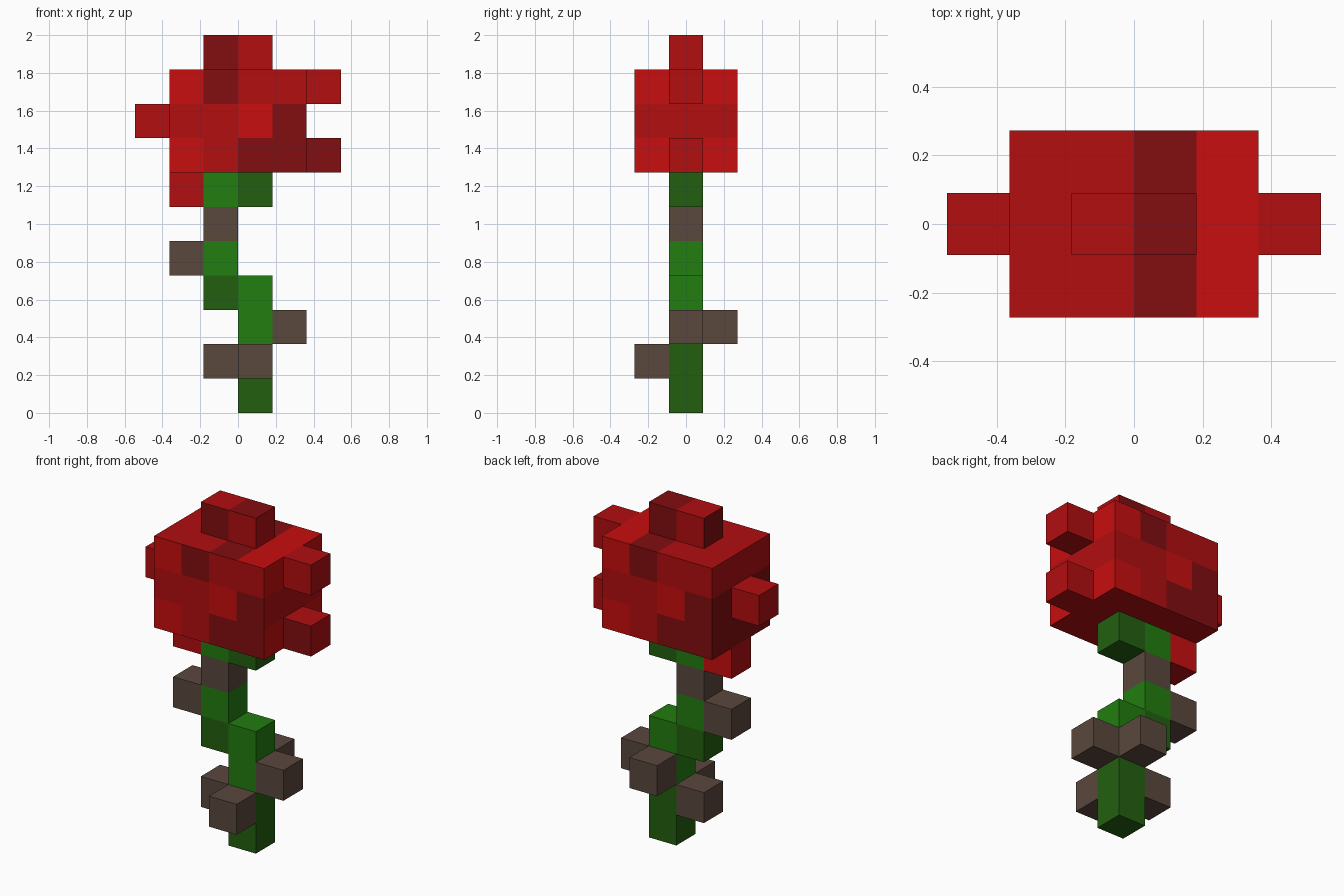
import bpy
import bmesh
from mathutils import Vector

cube = bpy.data.objects.get("Cube")
if cube:
    bpy.data.objects.remove(cube, do_unlink=True)

U = 2 / 11  # edge of one block


def linear(c):
    c /= 255
    return c / 12.92 if c <= 0.04045 else ((c + 0.055) / 1.055) ** 2.4


def make_material(name, *rgb):
    colour = (*[linear(c) for c in rgb], 1)
    mat = bpy.data.materials.new(name)
    mat.use_nodes = True
    mat.diffuse_color = colour
    bsdf = mat.node_tree.nodes["Principled BSDF"]
    bsdf.inputs["Base Color"].default_value = colour
    bsdf.inputs["Roughness"].default_value = 0.9
    return mat


BRIGHT = make_material("bright red", 200, 14, 14)
MID = make_material("mid red", 178, 14, 16)
DARK = make_material("dark red", 130, 13, 16)
LEAF = make_material("light green", 34, 125, 16)
STEM = make_material("dark green", 35, 95, 16)
BROWN = make_material("thorn brown", 90, 72, 61)
REDS = {"b": BRIGHT, "m": MID, "d": DARK}


def block(name, corner, size, mats, paint=None):
    """Box in block units, cut into unit squares when a paint rule is given."""
    lo, size = Vector(corner), Vector(size)
    bm = bmesh.new()
    bmesh.ops.create_cube(bm, size=1)
    for v in bm.verts:
        v.co = lo + size * 0.5 + Vector(v.co * 1) * size.to_tuple()[0] \
            if size.x == size.y == size.z else \
            lo + Vector([(c + 0.5) * s for c, s in zip(v.co, size)])
    if paint:
        for axis in range(3):
            normal = Vector([float(a == axis) for a in range(3)])
            for step in range(1, int(size[axis])):
                bmesh.ops.bisect_plane(
                    bm, geom=bm.verts[:] + bm.edges[:] + bm.faces[:],
                    plane_co=lo + normal * step, plane_no=normal)
        bm.normal_update()
        for f in bm.faces:
            f.material_index = mats.index(paint(f.calc_center_median() - lo, f.normal))
    # centre the block grid on the origin
    for v in bm.verts:
        v.co = (v.co - Vector((3, 1.5, 0))) * U
    mesh = bpy.data.meshes.new(name)
    bm.to_mesh(mesh)
    bm.free()
    for m in mats:
        mesh.materials.append(m)
    obj = bpy.data.objects.new(name, mesh)
    bpy.context.collection.objects.link(obj)
    return obj


# Stem segments
block("stem_base", (3, 1, 0), (1, 1, 2), [STEM])
block("stem_lower", (3, 1, 2), (1, 1, 2), [LEAF])
block("stem_bend", (2, 1, 3), (1, 1, 1), [STEM])
block("stem_middle", (2, 1, 4), (1, 1, 1), [LEAF])
block("stem_upper", (2, 1, 5), (1, 1, 1), [BROWN])
block("sepal_right", (2, 1, 6), (1, 1, 1), [LEAF])
block("sepal_left", (3, 1, 6), (1, 1, 1), [STEM])

# Thorns
thorns = {"front": (3, 0, 1), "low_right": (2, 1, 1), "left": (4, 1, 2),
          "back": (3, 2, 2), "high_right": (1, 1, 4)}
for side, corner in thorns.items():
    block("thorn_" + side, corner, (1, 1, 1), [BROWN])

# Flower head: patchwork repeated on front and back, bands on the other sides
PATCHES = ("bmdd", "mmbd", "bdmm")  # rows from the bottom up


def paint_head(p, n):
    row = min(int(p.z), 2)
    col = min(int(p.x), 3)
    if abs(n.y) > 0.5:
        return REDS[PATCHES[row][col if n.y < 0 else 3 - col]]
    if n.x > 0.5:
        return REDS["bmb"[row]]
    if n.x < -0.5:
        return REDS["ddm"[row]]
    return REDS["mmdb"[col]] if n.z > 0.5 else MID


def paint_crown(p, n):
    if abs(n.y) > 0.5:
        return DARK if (p.x < 1) == (n.y < 0) else MID
    if abs(n.x) > 0.5:
        return MID if n.x > 0 else DARK
    return MID if p.x < 1 else DARK


RED_MATS = list(REDS.values())
block("flower_head", (1, 0, 7), (4, 3, 3), RED_MATS, paint_head)
block("flower_crown", (2, 1, 10), (2, 1, 1), RED_MATS, paint_crown)

# Outer petals
block("petal_right", (0, 1, 8), (1, 1, 1), [MID])
block("petal_upper_left", (5, 1, 9), (1, 1, 1), [MID])
block("petal_lower_left", (5, 1, 7), (1, 1, 1), RED_MATS,
      lambda p, n: DARK if n.y < -0.5 else MID)
block("petal_hanging", (1, 1, 6), (1, 1, 1), RED_MATS,
      lambda p, n: BRIGHT if n.y > 0.5 else MID)
